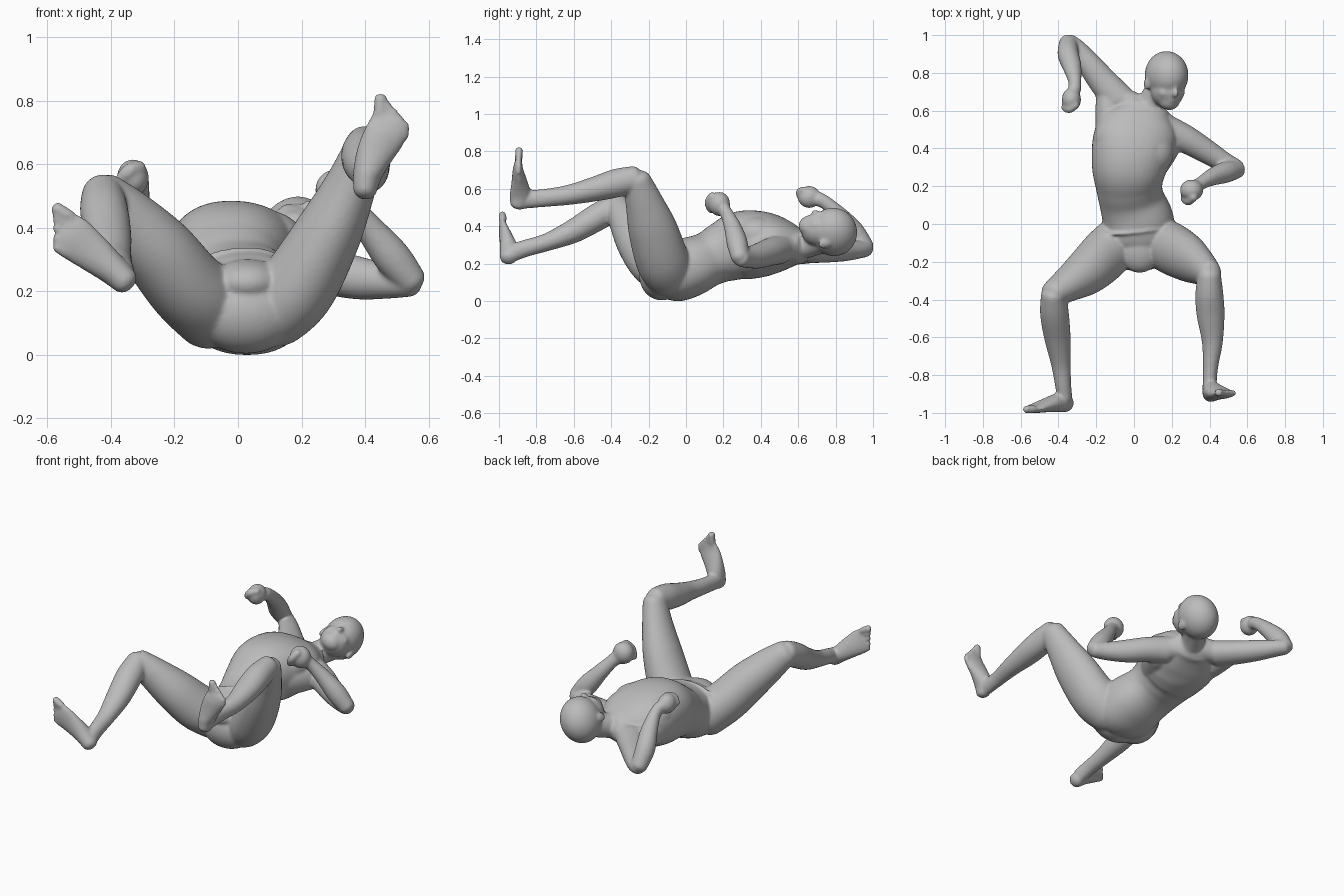
import bpy, bmesh, math
from mathutils import Vector, Matrix

cube = bpy.data.objects.get("Cube")
if cube:
    bpy.data.objects.remove(cube, do_unlink=True)

skin = bpy.data.materials.new("clay grey")
skin.use_nodes = True
GREY = (0.5, 0.5, 0.5, 1)
skin.diffuse_color = GREY
skin.node_tree.nodes["Principled BSDF"].inputs["Base Color"].default_value = GREY

bm = bmesh.new()
SEG = 40


def spline(p, t):
    """Catmull-Rom sample of a list of 5-number sections."""
    i = min(int(t), len(p) - 2)
    f = t - i
    a, b, c, d = (p[max(i - 1, 0)], p[i], p[i + 1], p[min(i + 2, len(p) - 1)])
    return [0.5 * (2 * q + (r - o) * f + (2 * o - 5 * q + 4 * r - s) * f * f
                   + (3 * q - o - 3 * r + s) * f ** 3) for o, q, r, s in zip(a, b, c, d)]


def tube(sections, side=(1, 0, 0), steps=8, cap=0.7, power=1.0):
    """Loft sections (x, y, z, half width, half depth) with rounded ends; power < 1 is boxier."""
    n = (len(sections) - 1) * steps
    pts = [spline(sections, k / steps) for k in range(n + 1)]
    pos = [Vector(p[:3]) for p in pts]
    rings = []
    for k, p in enumerate(pts):
        t = (pos[min(k + 1, n)] - pos[max(k - 1, 0)]).normalized()
        rings.append((pos[k], t, p[3], p[4]))

    def rounded(ring, sign):
        c, t, a, b = ring
        out = []
        for ang in (25, 50, 70, 85):
            w = math.radians(ang)
            off = t * sign * math.sin(w) * min(a, b) * cap
            out.append((c + off, t, a * math.cos(w), b * math.cos(w)))
        return out

    def bend(v):
        return math.copysign(abs(v) ** power, v)

    rings = rounded(rings[0], -1)[::-1] + rings + rounded(rings[-1], 1)
    loops = []
    for c, t, a, b in rings:
        s = Vector(side)
        s = (s - t * s.dot(t)).normalized()
        u = t.cross(s)
        loops.append([bm.verts.new(c + s * a * bend(math.cos(w)) + u * b * bend(math.sin(w)))
                      for w in (2 * math.pi * j / SEG for j in range(SEG))])
    for l0, l1 in zip(loops, loops[1:]):
        for j in range(SEG):
            bm.faces.new((l0[j], l0[(j + 1) % SEG], l1[(j + 1) % SEG], l1[j]))
    bm.faces.new(loops[0][::-1])
    bm.faces.new(loops[-1])


def blob(center, radii, axes=None):
    """Ellipsoid, optionally turned to the given three axes."""
    rot = Matrix(axes).transposed().to_4x4() if axes else Matrix.Identity(4)
    m = Matrix.Translation(center) @ rot @ Matrix.Diagonal((*radii, 1))
    bmesh.ops.create_uvsphere(bm, u_segments=32, v_segments=20, radius=1, matrix=m)


def toes(base, along, across, width, big):
    """Five toes fanned over the ball of the foot; the first one is the big toe."""
    base, along, across = Vector(base), Vector(along).normalized(), Vector(across).normalized()
    for k in range(5):
        r = 0.021 if k == 0 else 0.0165 - 0.0005 * k
        c = base + across * big * width * (1 - k / 2) - along * 0.009 * k
        e = c + along * (0.05 - 0.003 * k)
        tube([(*c, r, r), (*e, r, r)], side=across, steps=3)


# Torso, from seat to neck base
tube([(.01, -.17, .14, .13, .10), (.02, -.08, .16, .19, .155), (.015, .02, .193, .19, .160),
      (-.015, .12, .235, .173, .146), (-.03, .20, .272, .176, .162), (-.03, .30, .308, .199, .184),
      (-.008, .42, .315, .218, .174), (.025, .52, .31, .208, .138), (.05, .60, .30, .14, .095)], power=.9)
# Seat, chest and sides of the rib cage
blob((.02, -.13, .15), (.17, .12, .135))
blob((-.085, .45, .365), (.13, .13, .10))
blob((.085, .38, .365), (.12, .12, .10))
tube([(-.135, .46, .285, .075, .08), (-.14, .58, .285, .07, .08), (-.14, .69, .28, .065, .065)])
tube([(.085, .27, .29, .065, .09), (.135, .36, .29, .075, .095), (.175, .44, .285, .08, .085)])
# Shoulder line
tube([(-.10, .67, .287, .067, .066), (.06, .60, .30, .065, .070), (.21, .475, .287, .068, .068)], side=(0, 1, 0))
# Front and waistband of the briefs
blob((.025, -.12, .238), (.118, .138, .075))
tube([(-.17, -.05, .285, .009, .009), (-.06, -.05, .333, .009, .009),
      (.07, -.035, .338, .009, .009), (.17, -.025, .295, .009, .009)], side=(0, 1, 0))

# Neck
tube([(.05, .56, .297, .09, .082), (.095, .66, .318, .070, .072), (.145, .74, .345, .074, .076)])

# Head: crown axis, face axis and side axis
up = Vector((.10, .98, .17)).normalized()
face = Vector((.42, -.19, .87))
face = (face - up * face.dot(up)).normalized()
left = up.cross(face)
HEAD = Vector((.168, .790, .381))


def head_blob(s, f, u, radii):
    blob(HEAD + left * s + face * f + up * u, radii, (left, face, up))


head_blob(0, 0, 0, (.111, .134, .126))           # skull
head_blob(0, .030, -.075, (.090, .092, .095))    # face
head_blob(0, .060, -.125, (.060, .052, .052))    # jaw
head_blob(0, .095, -.022, (.070, .028, .026))    # brow
head_blob(0, .122, -.074, (.016, .026, .024))    # nose tip
head_blob(0, .113, -.052, (.012, .020, .032))    # nose bridge
head_blob(0, .102, -.114, (.028, .018, .014))    # lips
for sx in (-1, 1):
    head_blob(sx * .040, .080, -.080, (.036, .030, .032))   # cheek
    head_blob(sx * .106, -.012, -.050, (.013, .026, .036))  # ear

# Left arm and fist
tube([(.17, .50, .287, .078, .08), (.27, .45, .274, .074, .074), (.38, .385, .252, .064, .067),
      (.47, .33, .243, .054, .055), (.54, .295, .242, .047, .048)], side=(0, 1, 0))
tube([(.542, .29, .244, .047, .048), (.48, .275, .32, .056, .058), (.41, .25, .408, .046, .046),
      (.355, .22, .475, .035, .038), (.325, .20, .505, .037, .041)], side=(0, 1, 0))
blob((.300, .180, .530), (.062, .057, .065))
tube([(.260, .14, .497, .024, .022), (.283, .125, .537, .026, .024), (.313, .145, .575, .024, .022)], side=(0, 1, 0))

# Right arm and fist
tube([(-.085, .66, .287, .085, .073), (-.165, .75, .284, .077, .067), (-.243, .848, .284, .064, .060),
      (-.307, .925, .287, .053, .049), (-.348, .963, .292, .046, .044)])
tube([(-.353, .963, .297, .048, .046), (-.353, .90, .38, .056, .057), (-.333, .835, .457, .050, .047),
      (-.318, .757, .53, .035, .037), (-.320, .71, .557, .035, .039)])
blob((-.336, .66, .568), (.051, .062, .059))
tube([(-.373, .62, .562, .021, .021), (-.346, .61, .592, .023, .023), (-.311, .635, .603, .021, .021)])

# Left leg
tube([(.10, -.08, .15, .12, .135), (.185, -.125, .23, .122, .142), (.28, -.177, .395, .105, .131),
      (.348, -.223, .54, .082, .101), (.394, -.262, .658, .066, .075)])
tube([(.394, -.270, .664, .062, .07), (.394, -.37, .642, .074, .076), (.401, -.48, .612, .074, .067),
      (.41, -.62, .580, .056, .054), (.40, -.76, .562, .040, .048), (.395, -.865, .555, .037, .05)])
tube([(.395, -.896, .527, .037, .045), (.404, -.885, .583, .047, .056), (.429, -.890, .65, .060, .042),
      (.462, -.897, .712, .067, .028), (.475, -.895, .753, .060, .020)])
toes((.482, -.893, .753), (.05, .04, 1), (1, 0, -.45), .044, -1)

# Right leg
tube([(-.08, -.08, .15, .13, .13), (-.165, -.168, .225, .140, .125), (-.257, -.253, .337, .124, .117),
      (-.36, -.323, .445, .091, .096), (-.431, -.366, .515, .069, .075)], side=(0, 1, 0))
tube([(-.431, -.371, .515, .066, .07), (-.426, -.47, .462, .076, .073), (-.41, -.60, .386, .070, .064),
      (-.392, -.74, .327, .052, .048), (-.380, -.85, .295, .043, .046), (-.372, -.92, .272, .041, .048)])
ACROSS = (.63, 0, .78)
tube([(-.360, -.950, .243, .043, .045), (-.403, -.944, .283, .050, .050), (-.466, -.958, .335, .062, .038),
      (-.524, -.974, .380, .071, .026), (-.552, -.978, .398, .066, .020)], side=ACROSS)
toes((-.556, -.979, .398), (-.80, -.02, .50), (.40, 0, .91), .053, 1)

# Fuse every volume into one smooth skin
bmesh.ops.recalc_face_normals(bm, faces=bm.faces)
mesh = bpy.data.meshes.new("body")
bm.to_mesh(mesh)
bm.free()
body = bpy.data.objects.new("body", mesh)
bpy.context.collection.objects.link(body)
bpy.ops.object.select_all(action='DESELECT')
body.select_set(True)
bpy.context.view_layer.objects.active = body
fuse = body.modifiers.new("fuse", 'REMESH')
fuse.mode = 'VOXEL'
fuse.voxel_size = 0.0068
soften = body.modifiers.new("soften", 'SMOOTH')
soften.factor = 0.5
soften.iterations = 14
for name in ("fuse", "soften"):
    bpy.ops.object.modifier_apply(modifier=name)

# Centre it and rest it on the floor
mesh = body.data
lo = Vector([min(v.co[i] for v in mesh.vertices) for i in range(3)])
hi = Vector([max(v.co[i] for v in mesh.vertices) for i in range(3)])
mesh.transform(Matrix.Translation((-(lo.x + hi.x) / 2, -(lo.y + hi.y) / 2, -lo.z)))
mesh.materials.clear()
mesh.materials.append(skin)
bpy.ops.object.shade_smooth()
